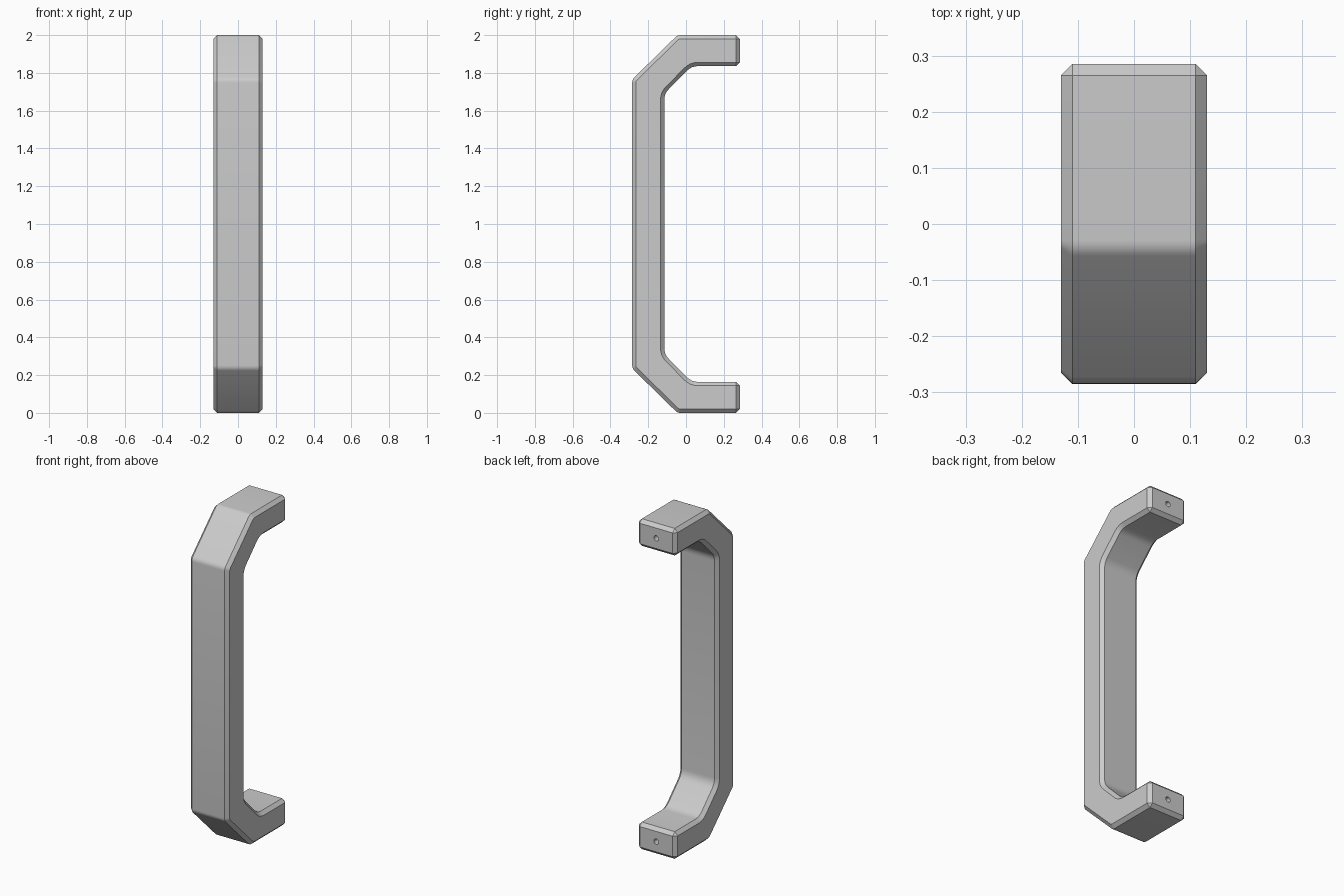
import bpy, bmesh, math
from mathutils import Vector

cube = bpy.data.objects.get("Cube")
if cube:
    bpy.data.objects.remove(cube, do_unlink=True)

HALF_WIDTH = 0.13
CHAMFER = 0.02
END_Y = 0.285
HOLE_RADIUS = 0.016
HOLE_DEPTH = 0.12

grey = bpy.data.materials.new("satin grey")
grey.use_nodes = True
colour = (0.6, 0.6, 0.6, 1)
grey.diffuse_color = colour
grey.node_tree.nodes["Principled BSDF"].inputs["Base Color"].default_value = colour


def fillet(before, corner, after, radius, steps=4):
    """Arc points that round one corner of a flat outline."""
    a, b = (before - corner).normalized(), (after - corner).normalized()
    half = a.angle(b) / 2
    centre = corner + (a + b).normalized() * radius / math.sin(half)
    start = (corner + a * radius / math.tan(half) - centre).normalized()
    end = (corner + b * radius / math.tan(half) - centre).normalized()
    return [centre + start.slerp(end, i / steps).normalized() * radius
            for i in range(steps + 1)]


# Side outline (y, z, corner radius): upper half, then mirrored about mid height
outer = [(END_Y, 2.0, 0), (-0.045, 2.0, 0.04), (-0.285, 1.765, 0.04)]
inner = [(-0.115, 1.69, 0.08), (0.03, 1.836, 0.08), (END_Y, 1.836, 0)]


def mirrored(points):
    return [(y, 2 - z, r) for y, z, r in reversed(points)]


outline = outer + mirrored(outer) + mirrored(inner) + inner
corners = [Vector((-HALF_WIDTH, y, z)) for y, z, r in outline]
path = []
for i, (y, z, radius) in enumerate(outline):
    if radius:
        path += fillet(corners[i - 1], corners[i], corners[(i + 1) % len(corners)], radius)
    else:
        path.append(corners[i])

# Handle body: extruded outline with chamfered rims and ends
bm = bmesh.new()
cap = bm.faces.new([bm.verts.new(p) for p in path])
extruded = bmesh.ops.extrude_face_region(bm, geom=[cap], use_keep_orig=True)
new_verts = [g for g in extruded["geom"] if isinstance(g, bmesh.types.BMVert)]
bmesh.ops.translate(bm, verts=new_verts, vec=(2 * HALF_WIDTH, 0, 0))
bmesh.ops.recalc_face_normals(bm, faces=bm.faces)


def is_chamfered(edge):
    rim = abs(edge.verts[0].co.x - edge.verts[1].co.x) < 1e-4
    end = all(v.co.y > END_Y - 1e-4 for v in edge.verts)
    return rim or end


bmesh.ops.bevel(bm, geom=[e for e in bm.edges if is_chamfered(e)], offset=CHAMFER * math.sqrt(0.5) * math.sqrt(2),
                offset_type='OFFSET', segments=1, affect='EDGES', clamp_overlap=False)
bmesh.ops.recalc_face_normals(bm, faces=bm.faces)
mesh = bpy.data.meshes.new("pull_handle")
bm.to_mesh(mesh)
bm.free()
mesh.materials.append(grey)
handle = bpy.data.objects.new("pull_handle", mesh)
bpy.context.collection.objects.link(handle)

# Blind screw holes in both mounting ends
for name, z in (("upper", 1.918), ("lower", 0.082)):
    bpy.ops.mesh.primitive_cylinder_add(vertices=24, radius=HOLE_RADIUS, depth=HOLE_DEPTH,
                                        location=(0, END_Y + 0.005 - HOLE_DEPTH / 2, z),
                                        rotation=(math.pi / 2, 0, 0))
    cutter = bpy.context.object
    cutter.name = name + "_screw_hole_cutter"
    cutter.data.materials.append(grey)
    cutter.hide_render = True
    cutter.hide_viewport = True
    cutter.display_type = 'WIRE'
    hole = handle.modifiers.new(name + "_screw_hole", 'BOOLEAN')
    hole.operation = 'DIFFERENCE'
    hole.solver = 'EXACT'
    hole.object = cutter

# Smooth fillets, crisp chamfers
bpy.ops.object.select_all(action='DESELECT')
handle.select_set(True)
bpy.context.view_layer.objects.active = handle
bpy.ops.object.shade_smooth_by_angle(angle=math.radians(30))
